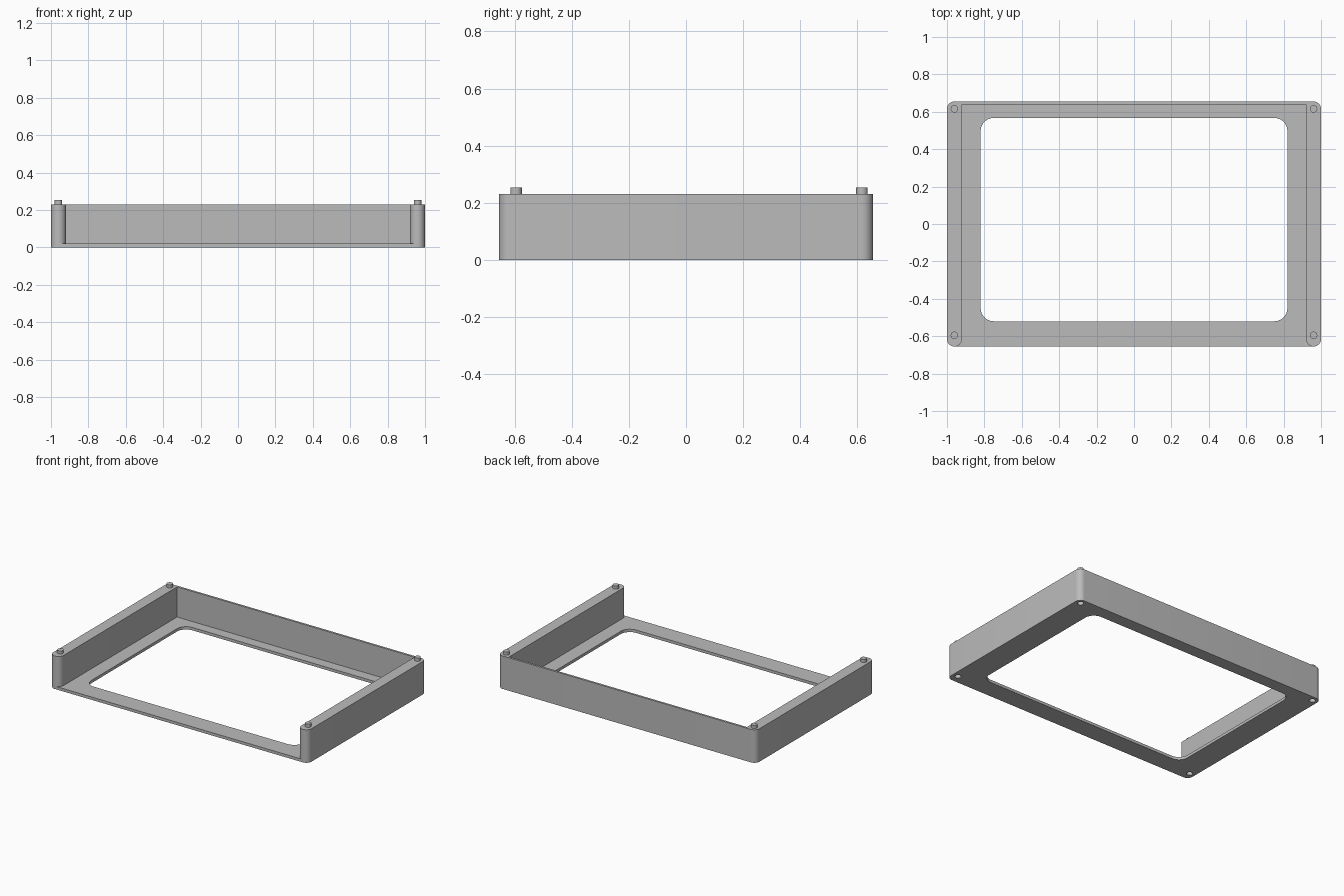
import bpy, bmesh
from math import cos, sin, radians
from mathutils import Vector

cube = bpy.data.objects.get("Cube")
if cube:
    bpy.data.objects.remove(cube, do_unlink=True)

W, D = 1.0, 0.655           # half width and half depth
WALL_TOP, FLOOR = 0.231, 0.02
R = 0.04                    # outer corner and wall end radius

grey = bpy.data.materials.new("plain grey")
grey.use_nodes = True
colour = (0.5, 0.5, 0.5, 1)
grey.diffuse_color = colour
grey.node_tree.nodes["Principled BSDF"].inputs["Base Color"].default_value = colour


def arc(cx, cy, r, start, sweep=90, steps=10):
    return [(cx + r * cos(radians(start + sweep * i / steps)),
             cy + r * sin(radians(start + sweep * i / steps))) for i in range(steps + 1)]


def rounded_rect(x, y0, y1, r):
    return (arc(x - r, y1 - r, r, 0) + arc(r - x, y1 - r, r, 90)
            + arc(r - x, y0 + r, r, 180) + arc(x - r, y0 + r, r, 270))


def prism(name, outline, z0, z1):
    """Extrude a counter-clockwise outline between two heights."""
    bm = bmesh.new()
    face = bm.faces.new([bm.verts.new((x, y, z0)) for x, y in outline])
    top = bmesh.ops.extrude_face_region(bm, geom=[face])["geom"]
    bmesh.ops.translate(bm, vec=Vector((0, 0, z1 - z0)),
                        verts=[v for v in top if isinstance(v, bmesh.types.BMVert)])
    bmesh.ops.recalc_face_normals(bm, faces=bm.faces)
    mesh = bpy.data.meshes.new(name)
    bm.to_mesh(mesh)
    bm.free()
    mesh.materials.append(grey)
    obj = bpy.data.objects.new(name, mesh)
    bpy.context.collection.objects.link(obj)
    return obj


def combine(target, tool, operation):
    """Apply a boolean and discard the tool."""
    mod = target.modifiers.new("boolean", "BOOLEAN")
    mod.operation, mod.solver, mod.object = operation, "EXACT", tool
    bpy.context.view_layer.objects.active = target
    bpy.ops.object.modifier_apply(modifier=mod.name)
    bpy.data.objects.remove(tool, do_unlink=True)


# Outer block with rounded corners
frame = prism("tray_frame", rounded_rect(W, -D, D, R), 0, WALL_TOP)

# Open-fronted cavity that leaves side walls with rounded front ends
inner = W - 2 * R
right_end = arc(W - R, R - D, R, 270, -90)
left_end = arc(R - W, R - D, R, 0, -90)
cavity = ([(R - W, -D - 0.1), (W - R, -D - 0.1)] + right_end
          + [(inner, 0.64), (-inner, 0.64)] + left_end)
combine(frame, prism("cavity_cutter", cavity, FLOOR, 0.5), "DIFFERENCE")

# Window through the floor
window = rounded_rect(0.82, -0.52, 0.567, 0.07)
combine(frame, prism("window_cutter", window, -0.1, 0.1), "DIFFERENCE")

# Stacking pegs on top, matching sockets underneath
for x in (-0.96, 0.96):
    for y in (-0.595, 0.616):
        circle = arc(x, y, 0.02, 0, 360, 32)[:-1]
        combine(frame, prism("socket_cutter", circle, -0.1, 0.025), "DIFFERENCE")
        combine(frame, prism("peg", circle, 0.2, 0.253), "UNION")

# Smooth rounded corners, crisp edges
bpy.ops.object.select_all(action="DESELECT")
frame.select_set(True)
bpy.context.view_layer.objects.active = frame
bpy.ops.object.shade_smooth_by_angle(angle=radians(30))
